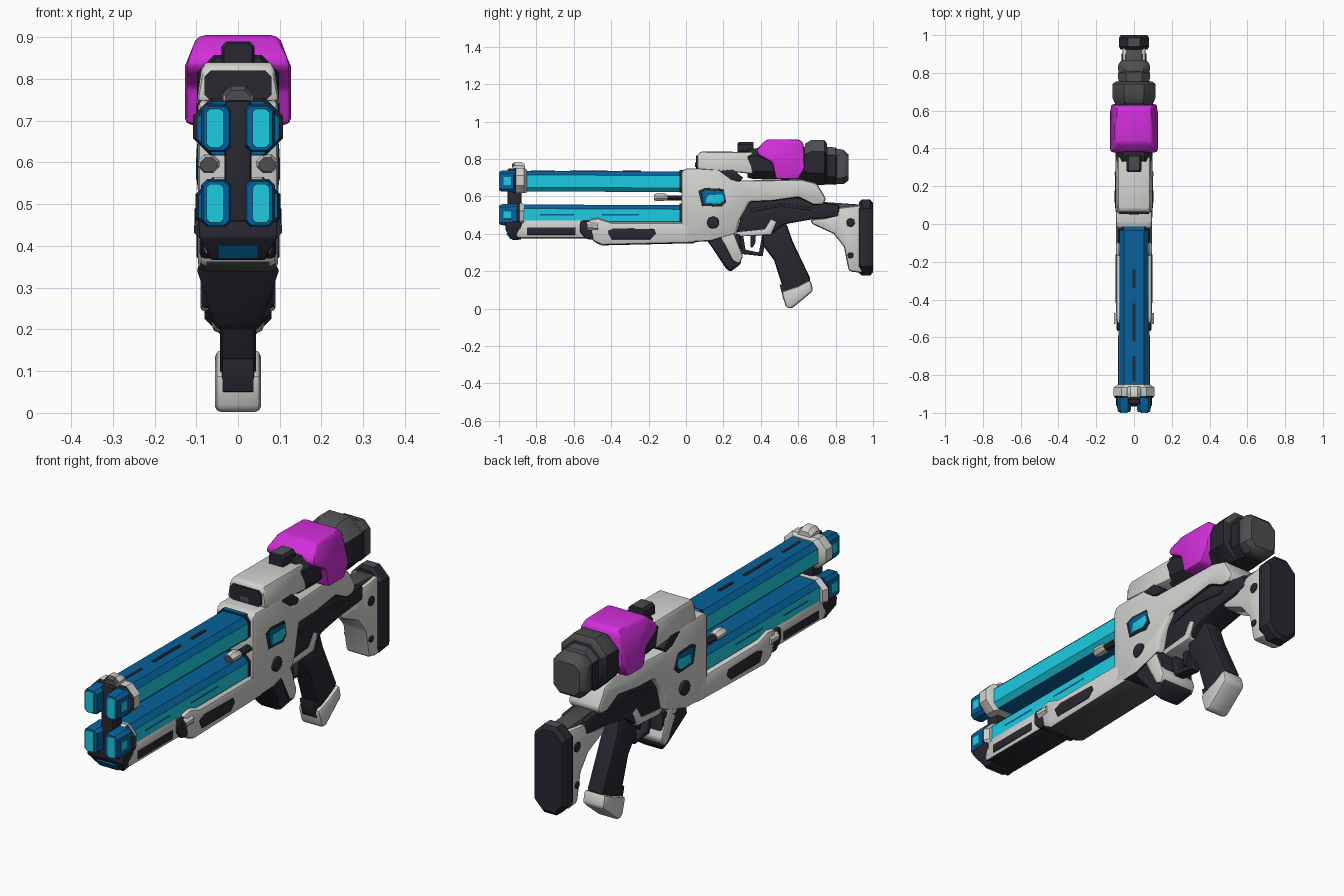
import bpy, bmesh, math

COLOURS = {
    "off_white": (0.64, 0.64, 0.62), "charcoal": (0.022, 0.021, 0.030),
    "grey": (0.075, 0.077, 0.08), "magenta": (0.64, 0.028, 0.70),
    "cyan": (0.012, 0.60, 0.76), "deep_blue": (0.002, 0.120, 0.33),
}
NAMES = list(COLOURS)
MATS = []
for n, c in COLOURS.items():
    m = bpy.data.materials.new(n)
    m.diffuse_color = (*c, 1)
    MATS.append(m)


def finish(name, bm, colour, bevel=0.0, rule=None):
    """Round the sharp edges, colour the faces and create the object."""
    bmesh.ops.recalc_face_normals(bm, faces=bm.faces)
    if bevel:
        edges = [e for e in bm.edges if e.calc_face_angle(0) > math.radians(30)]
        bmesh.ops.bevel(bm, geom=edges, offset=bevel, offset_type='OFFSET', segments=2,
                        profile=0.5, affect='EDGES', clamp_overlap=True)
    bm.normal_update()
    for f in bm.faces:
        pick = rule(f.normal, f.calc_center_median()) if rule else None
        f.material_index = NAMES.index(pick or colour)
    me = bpy.data.meshes.new(name)
    bm.to_mesh(me)
    bm.free()
    for m in MATS:
        me.materials.append(m)
    ob = bpy.data.objects.new(name, me)
    bpy.context.collection.objects.link(ob)
    me.shade_smooth()
    me.set_sharp_from_angle(angle=math.radians(35))
    return ob


def slab(name, pts, hw, colour, bevel=0.012, rule=None):
    """Side profile (y, z) given a thickness across x; hw may depend on (y, z)."""
    w = hw if callable(hw) else (lambda y, z: hw)
    bm = bmesh.new()
    a = [bm.verts.new((-w(y, z), y, z)) for y, z in pts]
    b = [bm.verts.new((w(y, z), y, z)) for y, z in pts]
    bm.faces.new(a)
    bm.faces.new(b[::-1])
    for i in range(len(pts)):
        j = (i + 1) % len(pts)
        bm.faces.new((a[i], b[i], b[j], a[j]))
    return finish(name, bm, colour, bevel, rule)


def box(name, y0, y1, z0, z1, hw, colour, bevel=0.012, rule=None):
    return slab(name, [(y0, z0), (y1, z0), (y1, z1), (y0, z1)], hw, colour, bevel, rule)


def disc(name, y, z, r, hw, colour, bevel=0.003):
    pts = [(y + r * math.cos(i * math.pi / 4), z + r * math.sin(i * math.pi / 4)) for i in range(8)]
    return slab(name, pts, hw, colour, bevel)


def tube(name, sections, colour, c=0.35, x=0.0, bevel=0.0, rule=None):
    """Chamfered-box sections (y, z, half x, half z) joined along y."""
    bm = bmesh.new()
    rings = []
    for y, z, hx, hz in sections:
        k = c * min(hx, hz) * 2
        o = [(hx, hz - k), (hx - k, hz), (k - hx, hz), (-hx, hz - k),
             (-hx, k - hz), (k - hx, -hz), (hx - k, -hz), (hx, k - hz)]
        rings.append([bm.verts.new((x + u, y, z + v)) for u, v in o])
    bm.faces.new(rings[0])
    bm.faces.new(rings[-1][::-1])
    for p, q in zip(rings, rings[1:]):
        for i in range(8):
            j = (i + 1) % 8
            bm.faces.new((p[i], p[j], q[j], q[i]))
    return finish(name, bm, colour, bevel, rule)


# Twin barrels: blue on top and beneath, cyan on the sides, two prongs on each muzzle
def barrel_paint(n, c):
    return "deep_blue" if n.z > 0.35 or n.z < -0.9 else "cyan"


for label, z in (("upper", 0.682), ("lower", 0.502)):
    tube(label + "_barrel", [(-0.90, z, 0.076, 0.055), (0.0, z - 0.004, 0.076, 0.055)],
         "cyan", c=0.2, rule=barrel_paint)
    for s in (-1, 1):
        tube(label + "_prong", [(-0.996, z, 0.031, 0.052), (-0.985, z, 0.035, 0.056),
                                (-0.90, z, 0.037, 0.058)], "deep_blue", c=0.2, x=s * 0.052)
        tube(label + "_prong_light", [(-1.0, z, 0.020, 0.046), (-0.99, z, 0.022, 0.048)],
             "cyan", c=0.2, x=s * 0.055)
        tube(label + "_prong_side_light", [(-0.975, z, 0.006, 0.022), (-0.935, z, 0.006, 0.022)],
             "cyan", c=0.1, x=s * 0.083)
    # dark end ring where the barrel enters the body
    tube(label + "_barrel_seat", [(-0.035, z, 0.082, 0.06), (0.0, z, 0.082, 0.06)], "charcoal", c=0.22,
         rule=lambda n, c: "deep_blue" if n.z > 0.9 else None)
# dark seam along the top barrel, blue streak on the sides of the lower one
for y0, y1 in ((-0.83, -0.70), (-0.62, -0.42), (-0.34, -0.24)):
    box("barrel_seam", y0, y1, 0.72, 0.7385, 0.007, "charcoal", 0)
for y0, y1 in ((-0.78, -0.60), (-0.45, -0.25)):
    box("barrel_streak", y0, y1, 0.499, 0.505, 0.077, "deep_blue", 0)


# Muzzle collars, blue inside the front rim, and the dark spine joining the barrels
def collar_paint(n, c):
    return "deep_blue" if n.y < -0.8 else "charcoal" if n.y < -0.4 else None


def dark_front(n, c):
    return "charcoal" if n.y < -0.45 else None


tube("upper_collar", [(-0.922, 0.682, 0.098, 0.064), (-0.91, 0.685, 0.108, 0.068),
                      (-0.865, 0.685, 0.108, 0.068), (-0.85, 0.682, 0.085, 0.06)],
     "off_white", c=0.3, rule=collar_paint)
tube("collar_sight", [(-0.93, 0.752, 0.03, 0.02), (-0.915, 0.758, 0.036, 0.025),
                      (-0.88, 0.758, 0.036, 0.025), (-0.86, 0.75, 0.032, 0.02)],
     "off_white", rule=lambda n, c: "grey" if n.y < -0.45 else None)
tube("lower_collar", [(-0.905, 0.495, 0.095, 0.064), (-0.89, 0.495, 0.102, 0.07),
                      (-0.865, 0.495, 0.09, 0.064)], "off_white", c=0.3, rule=collar_paint)
box("muzzle_spine", -0.955, -0.88, 0.43, 0.75, 0.032, "charcoal")
slab("front_lug", [(-0.965, 0.46), (-0.88, 0.47), (-0.88, 0.37), (-0.925, 0.365), (-0.965, 0.42)],
     lambda y, z: 0.095 if z > 0.4 else 0.065, "charcoal", 0.006)
slab("lug_light", [(-0.962, 0.401), (-0.938, 0.37), (-0.925, 0.375), (-0.945, 0.406)],
     0.048, "deep_blue", bevel=0)


# Fore end: slim front part and deeper rear part, with dark recess plates and underside
def dark_below(n, c):
    return "charcoal" if n.z < -0.8 else None


box("slim_fore_end", -0.91, -0.50, 0.375, 0.478, 0.082, "off_white", 0.02, dark_below)
box("slim_recess", -0.85, -0.59, 0.394, 0.434, 0.085, "charcoal", 0.004)
slab("fore_end_joint", [(-0.565, 0.47), (-0.49, 0.47), (-0.48, 0.37), (-0.53, 0.37), (-0.57, 0.41)],
     0.092, "charcoal")
slab("fore_end", [(-0.53, 0.475), (-0.47, 0.485), (-0.40, 0.462), (0.02, 0.462), (0.06, 0.35),
                  (-0.45, 0.338), (-0.50, 0.36)], 0.096, "off_white", 0.02,
     lambda n, c: "grey" if n.z < -0.8 else None)
slab("fore_end_recess", [(-0.42, 0.415), (-0.38, 0.43), (-0.17, 0.425), (-0.16, 0.40),
                         (-0.19, 0.37), (-0.40, 0.37)], 0.099, "charcoal", 0.004)
tube("front_boss", [(-0.53, 0.44, 0.106, 0.022), (-0.47, 0.44, 0.106, 0.028)], "off_white", rule=dark_front)

# Side rods with pale knobs
for s in (-1, 1):
    tube("side_rod", [(-0.14, 0.592, 0.018, 0.014), (0.0, 0.592, 0.018, 0.014)], "charcoal", x=s * 0.07)
    tube("side_rod_knob", [(-0.17, 0.595, 0.02, 0.017), (-0.15, 0.597, 0.026, 0.022),
                           (-0.115, 0.597, 0.026, 0.02), (-0.10, 0.594, 0.02, 0.016)],
         "off_white", x=s * 0.07, rule=lambda n, c: "grey" if n.y < -0.4 else None)


# Receiver shell
def shell_width(y, z):
    return 0.096 if y < 0.32 else 0.08


slab("receiver", [(-0.025, 0.735), (0.0, 0.75), (0.20, 0.75), (0.26, 0.685), (0.62, 0.69), (0.70, 0.67),
                  (0.75, 0.585), (0.73, 0.555), (0.68, 0.555), (0.60, 0.595), (0.46, 0.575),
                  (0.34, 0.57), (0.285, 0.47), (0.27, 0.40), (0.13, 0.36), (0.0, 0.355), (-0.025, 0.40)],
     shell_width, "off_white", 0.016, dark_below)
slab("receiver_vent", [(0.18, 0.735), (0.25, 0.745), (0.305, 0.70), (0.29, 0.68), (0.24, 0.69)],
     0.099, "charcoal", 0.003)
slab("window_frame", [(0.065, 0.63), (0.10, 0.645), (0.20, 0.64), (0.215, 0.57), (0.19, 0.545),
                      (0.085, 0.55)], 0.098, "charcoal", 0.001)
slab("window_shade", [(0.085, 0.622), (0.105, 0.634), (0.205, 0.626), (0.208, 0.58), (0.18, 0.555),
                      (0.095, 0.56)], 0.0995, "deep_blue", 0.001)
slab("window_glow", [(0.112, 0.606), (0.198, 0.612), (0.205, 0.58), (0.18, 0.56), (0.105, 0.565)],
     0.101, "cyan", 0.001)
disc("receiver_bolt", 0.145, 0.46, 0.034, 0.104, "charcoal", 0.006)

# Dark lower frame, magazine and its pale brace
slab("lower_frame", [(0.27, 0.40), (0.30, 0.52), (0.36, 0.585), (0.60, 0.605), (0.70, 0.57),
                     (0.82, 0.555), (0.82, 0.49), (0.66, 0.475), (0.52, 0.45), (0.46, 0.40)], 0.066, "charcoal")
slab("frame_trim", [(0.345, 0.535), (0.50, 0.562), (0.68, 0.54), (0.66, 0.525), (0.50, 0.546), (0.35, 0.515)],
     0.071, "charcoal", 0.003)
slab("magazine", [(0.10, 0.38), (0.29, 0.40), (0.295, 0.24), (0.235, 0.195), (0.21, 0.22), (0.13, 0.34)],
     lambda y, z: 0.086 if z > 0.23 else 0.05, "charcoal")
slab("magazine_brace", [(0.17, 0.41), (0.25, 0.42), (0.305, 0.28), (0.285, 0.24), (0.25, 0.255)],
     0.09, "off_white", 0.01, lambda n, c: "charcoal" if n.y < -0.4 else None)

# Trigger and guard
slab("trigger_guard", [(0.265, 0.42), (0.30, 0.425), (0.318, 0.315), (0.39, 0.30), (0.41, 0.41),
                       (0.43, 0.41), (0.41, 0.28), (0.30, 0.292)], 0.026, "charcoal", 0.006)
slab("guard_rail", [(0.27, 0.385), (0.27, 0.41), (0.42, 0.425), (0.455, 0.48), (0.485, 0.465), (0.455, 0.395)],
     0.07, "off_white", 0.006)
slab("trigger", [(0.345, 0.41), (0.375, 0.41), (0.37, 0.35), (0.355, 0.325), (0.345, 0.33)],
     0.014, "charcoal", 0.004)

# Pistol grip and pale cap, with the dark front strap running down over the cap
slab("grip", [(0.41, 0.41), (0.46, 0.47), (0.535, 0.46), (0.57, 0.36), (0.67, 0.15), (0.53, 0.075),
              (0.47, 0.26), (0.41, 0.34)], 0.043, "charcoal", 0.018)
slab("grip_cap", [(0.51, 0.09), (0.535, 0.005), (0.565, 0.0), (0.68, 0.095), (0.665, 0.155), (0.60, 0.12)],
     0.055, "off_white", 0.014)
slab("grip_strap", [(0.50, 0.13), (0.52, 0.05), (0.535, 0.05), (0.53, 0.13)], 0.038, "charcoal", 0.003)

# Shoulder stock and pad
slab("stock_arm", [(0.62, 0.52), (0.74, 0.57), (0.95, 0.555), (0.95, 0.48), (0.72, 0.45)], 0.045, "grey")
slab("stock_plate", [(0.66, 0.475), (0.76, 0.485), (0.82, 0.54), (0.945, 0.555), (0.945, 0.19),
                     (0.87, 0.20), (0.845, 0.33), (0.79, 0.40), (0.68, 0.45)], 0.062, "off_white", 0.016)
for z, r in ((0.46, 0.024), (0.285, 0.017)):
    disc("stock_bolt", 0.88, z, r, 0.066, "charcoal")
tube("butt_pad", [(0.925, 0.38, 0.072, 0.19), (0.94, 0.38, 0.08, 0.203), (0.985, 0.38, 0.08, 0.203),
                  (1.0, 0.38, 0.07, 0.185)], "charcoal", c=0.3,
     rule=lambda n, c: "grey" if n.z > 0.9 else None)

# Scope: pale hood with dark opening, knob, magenta cover and rear eyepiece
slab("scope_hood", [(0.06, 0.745), (0.06, 0.82), (0.075, 0.84), (0.36, 0.838), (0.36, 0.72), (0.20, 0.735)],
     lambda y, z: 0.1 if z < 0.8 else 0.085, "off_white", 0.014)
tube("scope_opening", [(0.053, 0.784, 0.08, 0.036), (0.07, 0.784, 0.08, 0.036)], "charcoal", c=0.2)
tube("scope_opening_lip", [(0.049, 0.77, 0.025, 0.012), (0.06, 0.77, 0.025, 0.012)], "grey")
tube("scope_body", [(0.33, 0.775, 0.09, 0.075), (0.36, 0.775, 0.098, 0.082), (0.66, 0.775, 0.1, 0.09)],
     "charcoal", c=0.25)
tube("scope_knob", [(0.275, 0.855, 0.034, 0.03), (0.285, 0.86, 0.04, 0.03), (0.36, 0.86, 0.04, 0.03)],
     "charcoal", c=0.2, rule=lambda n, c: "grey" if n.z > 0.9 else None)
slab("scope_cover", [(0.375, 0.85), (0.43, 0.905), (0.61, 0.905), (0.63, 0.88), (0.635, 0.75), (0.60, 0.69),
                     (0.48, 0.69), (0.46, 0.78), (0.385, 0.82)],
     lambda y, z: 0.127 if z < 0.86 else 0.095, "magenta", 0.016)
tube("scope_ring", [(0.635, 0.78, 0.1, 0.10), (0.67, 0.782, 0.115, 0.12), (0.74, 0.782, 0.115, 0.12),
                    (0.755, 0.775, 0.095, 0.105)], "charcoal", c=0.27,
     rule=lambda n, c: "grey" if n.z > 0.3 else None)
tube("eyepiece", [(0.74, 0.765, 0.082, 0.10), (0.80, 0.762, 0.085, 0.10), (0.81, 0.76, 0.078, 0.09)],
     "charcoal", c=0.25, rule=lambda n, c: "grey" if n.z > 0.3 else None)
tube("eyepiece_end", [(0.80, 0.76, 0.078, 0.092), (0.815, 0.76, 0.085, 0.095), (0.845, 0.757, 0.083, 0.09),
                      (0.868, 0.755, 0.066, 0.07)], "grey", c=0.2)
